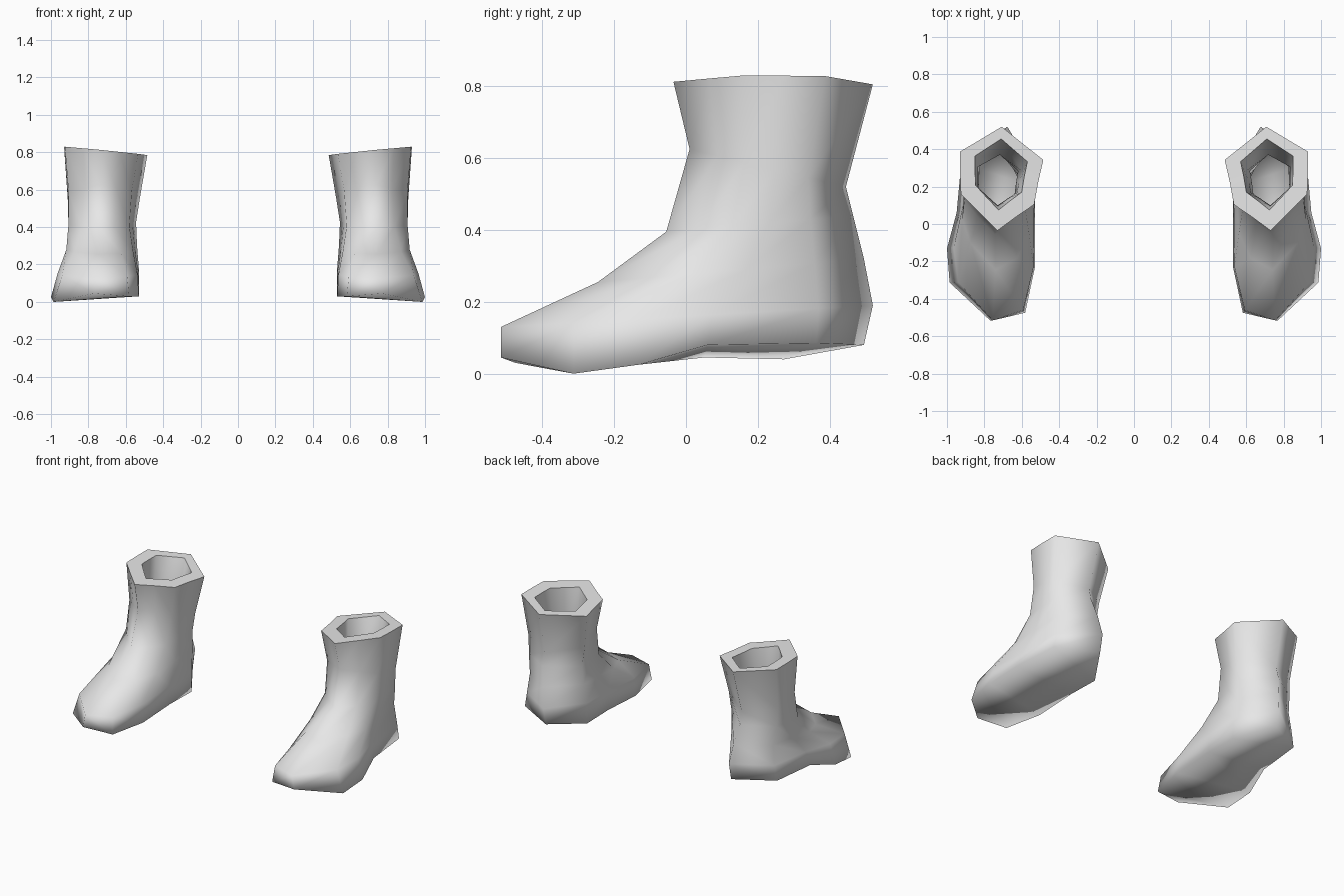
import bpy
import bmesh

if "Cube" in bpy.data.objects:
    bpy.data.objects.remove(bpy.data.objects["Cube"], do_unlink=True)

# One plain grey for the whole pair
grey = bpy.data.materials.new("plain_grey")
grey.use_nodes = True
colour = (0.8, 0.8, 0.8, 1)
grey.diffuse_color = colour
grey.node_tree.nodes["Principled BSDF"].inputs["Base Color"].default_value = colour

# Outlines seen from above: (across from inner side, along from toe to heel), 0 to 1
SOLE = [(.51, 0), (.97, .2), (1, .38), (.89, .57), (.83, .87),
        (.31, 1), (0, .78), (0, .56), (0, .28), (.11, .04)]
COLLAR = [(.55, 0), (.78, .18), (.99, .35), (1, .55), (1, .76),
          (.5, 1), (0, .68), (.06, .47), (.11, .25), (.33, .13)]
# Height of each sole corner: low ball, raised heel on the outer side
SOLE_HEIGHT = [.045, 0, .025, .08, .085, .08, .04, .045, .03, .03]

# Rings: inner x, outer x, front (y, z), back (y, z), blend from sole to collar, side tilt
OUTER_RINGS = [
    (.53, .965, (-.515, .13), (.52, .19), .15, 0),
    (.54, .92, (-.245, .255), (.495, .32), .5, 0),
    (.545, .91, (-.055, .395), (.465, .44), .9, 0),
    (.525, .91, (.01, .625), (.445, .52), 1, 0),
    (.485, .93, (-.035, .81), (.52, .805), 1, .022),
]
LINING_RINGS = [
    (.57, .85, (.075, .81), (.455, .805), 1, .014),
    (.6, .835, (.1, .6), (.37, .52), 1, 0),
    (.62, .835, (.05, .36), (.39, .42), .9, 0),
    (.615, .845, (-.17, .19), (.415, .28), .5, 0),
    (.61, .88, (-.41, .1), (.42, .13), .15, 0),
]
RIM = len(OUTER_RINGS)


def ring_points(inner, outer, front, back, blend, tilt):
    """Blend the two outlines and fit them between the front and back points."""
    points = []
    for sole, collar in zip(SOLE, COLLAR):
        u, v = (s + (c - s) * blend for s, c in zip(sole, collar))
        y, z = (f + (b - f) * v for f, b in zip(front, back))
        points.append((inner + (outer - inner) * u, y, z + tilt * (2 * u - 1)))
    return points


def sole_points():
    flat = ring_points(.53, 1, (-.515, 0), (.495, 0), 0, 0)
    return [(x, y, z) for (x, y, _), z in zip(flat, SOLE_HEIGHT)]


def cap(bm, ring):
    """Close a ring with strips running across the foot from toe to heel."""
    half = len(ring) // 2
    for i in range(half):
        strip = [ring[i], ring[i + 1], ring[-i - 1], ring[-i]]
        bm.faces.new(list(dict.fromkeys(strip)))


def build_boot(name, side):
    # Outer skin, flat rim and lining are one continuous run of rings
    loops = [sole_points()]
    loops += [ring_points(*ring) for ring in OUTER_RINGS + LINING_RINGS]
    bm = bmesh.new()
    rings = [[bm.verts.new((side * x, y, z)) for x, y, z in loop] for loop in loops]
    for low, high in zip(rings, rings[1:]):
        for i in range(len(low)):
            j = (i + 1) % len(low)
            bm.faces.new((low[i], low[j], high[j], high[i]))
    cap(bm, rings[0])    # sole
    cap(bm, rings[-1])   # insole
    bmesh.ops.recalc_face_normals(bm, faces=bm.faces[:])

    # Smooth skin with crisp edges around the rim only
    for face in bm.faces:
        face.smooth = True
    for ring in (rings[RIM], rings[RIM + 1]):
        for i, vert in enumerate(ring):
            bm.edges.get((ring[i - 1], vert)).smooth = False

    mesh = bpy.data.meshes.new(name)
    bm.to_mesh(mesh)
    bm.free()
    mesh.materials.append(grey)
    boot = bpy.data.objects.new(name, mesh)
    bpy.context.collection.objects.link(boot)


build_boot("left_boot", 1)
build_boot("right_boot", -1)
